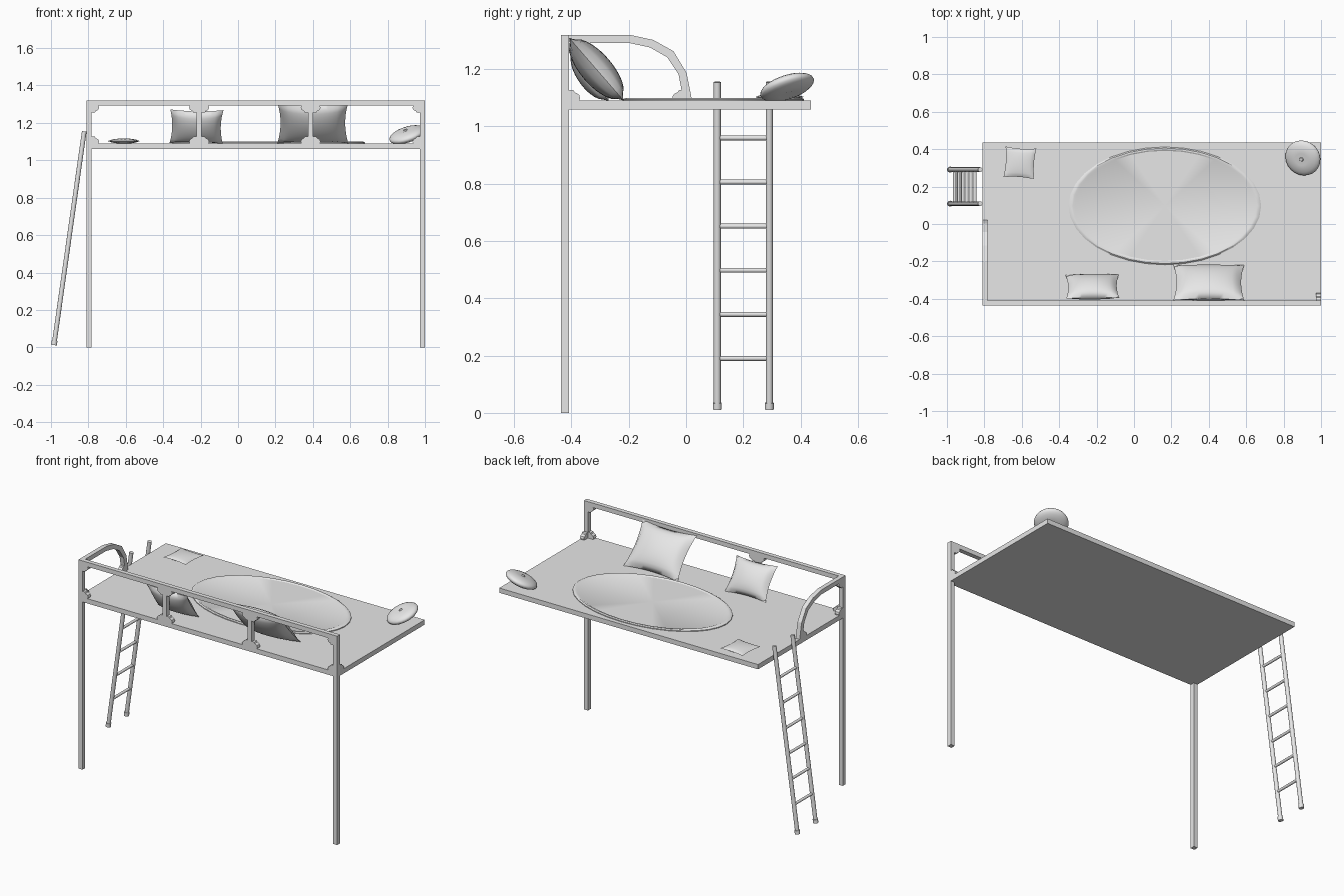
import bpy
import bmesh
import math
from mathutils import Matrix, Vector

if "Cube" in bpy.data.objects:
    bpy.data.objects.remove(bpy.data.objects["Cube"], do_unlink=True)

grey = bpy.data.materials.new("plain grey")
grey.use_nodes = True
COLOUR = (0.8, 0.8, 0.8, 1)
grey.diffuse_color = COLOUR
grey.node_tree.nodes["Principled BSDF"].inputs["Base Color"].default_value = COLOUR

# Main dimensions
LEFT, RIGHT, FRONT, BACK = -0.81, 1.0, -0.437, 0.437
BAR = 0.028
DECK_LOW, DECK, TOP = 1.06, 1.09, 1.32
INNER = FRONT + BAR


def finish(name, bm, smooth=None, matrix=None):
    bmesh.ops.recalc_face_normals(bm, faces=bm.faces)
    mesh = bpy.data.meshes.new(name)
    bm.to_mesh(mesh)
    bm.free()
    mesh.materials.append(grey)
    obj = bpy.data.objects.new(name, mesh)
    bpy.context.collection.objects.link(obj)
    if matrix:
        obj.matrix_world = matrix
    if smooth:
        bpy.ops.object.select_all(action="DESELECT")
        obj.select_set(True)
        bpy.context.view_layer.objects.active = obj
        bpy.ops.object.shade_smooth_by_angle(angle=math.radians(smooth))
    return obj


def box(name, low, high):
    low, high = Vector(low), Vector(high)
    bm = bmesh.new()
    bmesh.ops.create_cube(bm, size=1)
    bmesh.ops.scale(bm, vec=high - low, verts=bm.verts)
    bmesh.ops.translate(bm, vec=(low + high) / 2, verts=bm.verts)
    return finish(name, bm)


def prism(name, points, depth):
    """Extrude a closed outline of 3D points along a depth vector."""
    bm = bmesh.new()
    face = bm.faces.new([bm.verts.new(p) for p in points])
    out = bmesh.ops.extrude_face_region(bm, geom=[face], use_keep_orig=True)
    verts = [v for v in out["geom"] if isinstance(v, bmesh.types.BMVert)]
    bmesh.ops.translate(bm, vec=depth, verts=verts)
    return finish(name, bm)


def rod(name, start, end, radius, sides=16):
    start, end = Vector(start), Vector(end)
    axis = end - start
    bm = bmesh.new()
    bmesh.ops.create_cone(bm, cap_ends=True, segments=sides, radius1=radius,
                          radius2=radius, depth=axis.length)
    turn = axis.to_track_quat("Z", "Y").to_matrix().to_4x4()
    return finish(name, bm, 40, Matrix.Translation((start + end) / 2) @ turn)


def lathe(name, profile, sides, scale=(1, 1, 1), matrix=None, smooth=40):
    """Spin a (radius, height) profile that starts and ends on the axis."""
    bm = bmesh.new()
    verts = [bm.verts.new((r, 0, z)) for r, z in profile]
    edges = [bm.edges.new(pair) for pair in zip(verts, verts[1:])]
    bmesh.ops.spin(bm, geom=verts + edges, cent=(0, 0, 0), axis=(0, 0, 1),
                   angle=math.tau, steps=sides)
    bmesh.ops.remove_doubles(bm, verts=bm.verts, dist=1e-5)
    bmesh.ops.scale(bm, vec=scale, verts=bm.verts)
    return finish(name, bm, smooth, matrix)


def pillow(name, place, width, height, thick, lean, twist=0):
    """Two bulging sheets joined along a seam, with pulled-out corners."""
    bm = bmesh.new()
    for side in (-1, 1):
        made = bmesh.ops.create_grid(bm, x_segments=14, y_segments=14, size=1)
        for v in made["verts"]:
            u, w = v.co.x, v.co.y
            fu, fw = max(0, 1 - u * u), max(0, 1 - w * w)
            v.co = (width / 2 * u * (1 - 0.09 * fw),
                    height / 2 * w * (1 - 0.09 * fu),
                    side * thick / 2 * (fu * fw) ** 0.5)
    bmesh.ops.remove_doubles(bm, verts=bm.verts, dist=1e-5)
    turn = Matrix.Rotation(math.radians(lean), 4, "X") @ Matrix.Rotation(math.radians(twist), 4, "Z")
    return finish(name, bm, 70, Matrix.Translation(place) @ turn)


# Bed deck, two tall legs and the guard rail
box("deck", (LEFT, FRONT, DECK_LOW), (RIGHT, BACK, DECK))
for side, x in (("right", LEFT), ("left", RIGHT - BAR)):
    box(side + "_leg", (x, FRONT, 0), (x + BAR, INNER, TOP))
box("guard_rail", (LEFT + BAR, FRONT, TOP - BAR), (RIGHT - BAR, INNER, TOP))
post_starts = [-0.222, 0.374]
for x in post_starts:
    box("guard_post", (x, FRONT, DECK), (x + BAR, INNER, TOP - BAR))

# Curved corner brackets
BRACKET = [(0, 0), (0.036, 0), (0.039, 0.01), (0.036, 0.02), (0.028, 0.026),
           (0.021, 0.029), (0.017, 0.036), (0.009, 0.038), (0, 0.036)]


def bracket(corner, direction, up):
    corner, direction = Vector(corner), Vector(direction)
    points = [corner + direction * a + Vector((0, 0, up * b)) for a, b in BRACKET]
    depth = (0, BAR, 0) if direction.x else (BAR, 0, 0)
    prism("corner_bracket", points, depth)


for x in [LEFT] + post_starts + [RIGHT - BAR]:
    for z, up in ((DECK, 1), (TOP - BAR, -1)):
        if x > LEFT:
            bracket((x, FRONT, z), (-1, 0, 0), up)
        if x < RIGHT - BAR:
            bracket((x + BAR, FRONT, z), (1, 0, 0), up)
for x in (LEFT, RIGHT - BAR):
    bracket((x, INNER, DECK), (0, 1, 0), 1)
bracket((LEFT, INNER, TOP - BAR), (0, 1, 0), -1)
bracket((LEFT, -0.009, DECK), (0, -1, 0), 1)

# Curved side rail
outer = [(INNER, TOP), (-0.197, TOP), (-0.114, 1.302), (-0.044, 1.263), (0.002, 1.187), (0.021, DECK)]
inner = [(-0.009, DECK), (-0.026, 1.182), (-0.066, 1.242), (-0.126, 1.276), (-0.2, TOP - BAR), (INNER, TOP - BAR)]
prism("side_rail", [(LEFT, y, z) for y, z in outer + inner], (BAR, 0, 0))

# Leaning ladder
foot_x, foot_z, head_x, head_z = -0.984, 0.012, -0.822, 1.155


def ladder_x(z):
    return foot_x + (head_x - foot_x) * (z - foot_z) / (head_z - foot_z)


for y in (0.109, 0.291):
    rod("ladder_rail", (foot_x, y, foot_z), (head_x, y, head_z), 0.0125)
    rod("ladder_foot", (foot_x, y, foot_z), (ladder_x(0.035), y, 0.035), 0.0155)
for i in range(6):
    z = 0.19 + i * 0.154
    rod("ladder_rung", (ladder_x(z), 0.109, z), (ladder_x(z), 0.291, z), 0.0085, 12)

# Oval rug with a raised rim
lathe("rug", [(0, 0), (1, 0), (1, 0.005), (0.98, 0.01), (0.955, 0.01), (0.935, 0.006), (0, 0.006)],
      32, (0.515, 0.315, 1), Matrix.Translation((0.165, 0.097, DECK)), 30)

# Cushions
pillow("large_pillow", (0.4, -0.313, 1.2), 0.38, 0.29, 0.11, -49)
pillow("medium_pillow", (-0.222, -0.335, 1.18), 0.285, 0.22, 0.09, -55, 1)
pillow("small_pillow", (-0.61, 0.327, 1.103), 0.165, 0.165, 0.028, 0, -4)
tilt = Matrix.Rotation(math.radians(25), 4, Vector((1, -1, 0)))
half = [(math.cos(a) ** 0.8 * 0.098, math.sin(a) * 0.03)
        for a in (math.radians(d) for d in range(-75, 76, 15))]
lathe("round_cushion", [(0, -0.024)] + half + [(0, 0.024)], 24,
      matrix=Matrix.Translation((0.903, 0.353, 1.137)) @ tilt, smooth=60)
lathe("cushion_button", [(0, 0.022), (0.012, 0.024), (0.009, 0.031), (0, 0.033)], 12,
      matrix=Matrix.Translation((0.903, 0.353, 1.137)) @ tilt)
